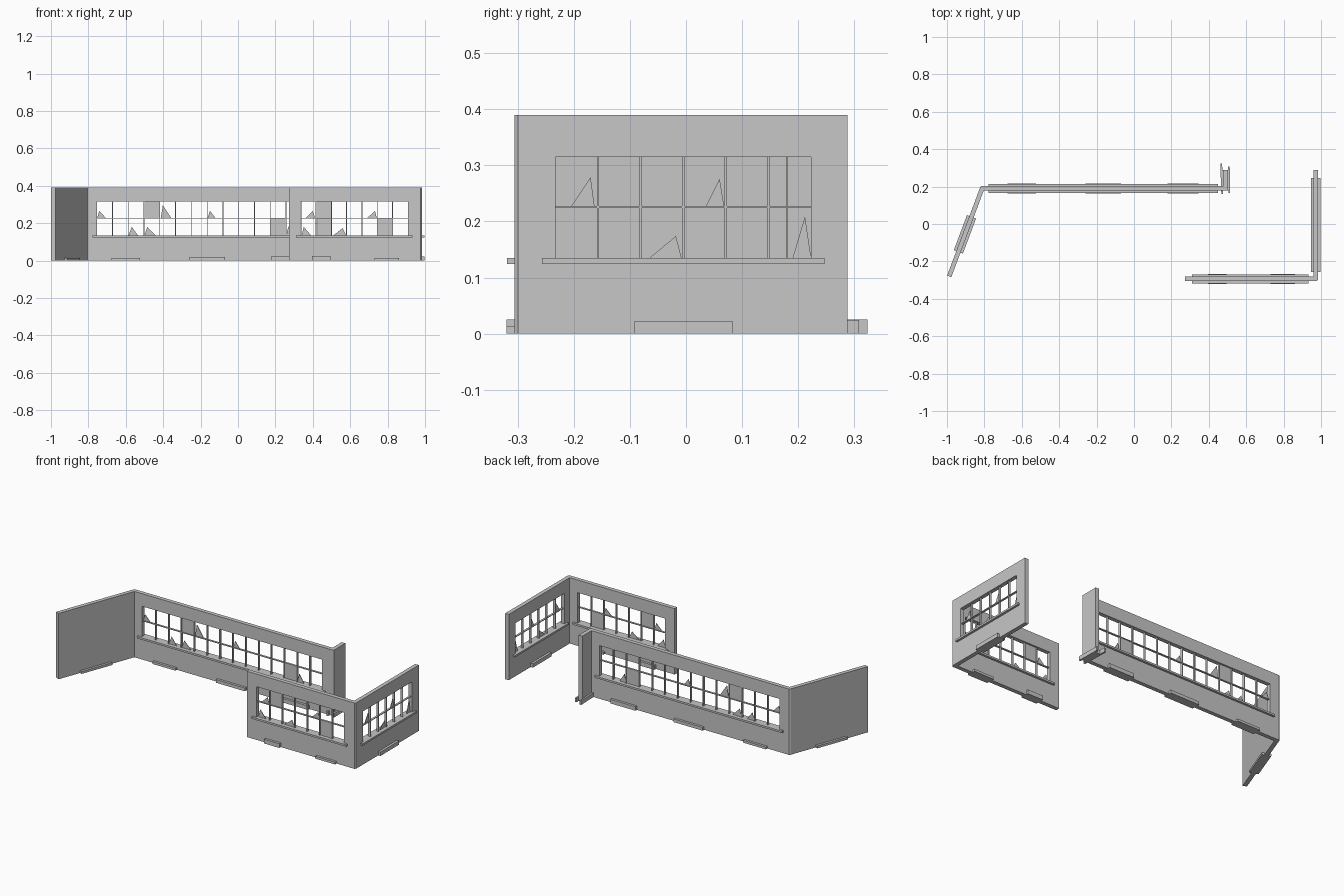
import bpy, bmesh, math
from mathutils import Matrix, Vector

if "Cube" in bpy.data.objects:
    bpy.data.objects.remove(bpy.data.objects["Cube"])

plaster = bpy.data.materials.new("plain grey")
plaster.use_nodes = True
GREY = (0.57, 0.57, 0.57, 1)
plaster.diffuse_color = GREY
plaster.node_tree.nodes["Principled BSDF"].inputs["Base Color"].default_value = GREY

HEIGHT, THICK = 0.39, 0.024
SILL, TRANSOM, HEAD = 0.135, 0.226, 0.315
BAR = 0.004


def frame(x, y, angle=0):
    """Wall space: u along the wall, n across it, z up."""
    return Matrix.Translation((x, y, 0)) @ Matrix.Rotation(angle, 4, "Z")


def finish(name, bm, matrix):
    bmesh.ops.recalc_face_normals(bm, faces=bm.faces)
    mesh = bpy.data.meshes.new(name)
    bm.to_mesh(mesh)
    bm.free()
    mesh.transform(matrix)
    mesh.materials.append(plaster)
    ob = bpy.data.objects.new(name, mesh)
    bpy.context.collection.objects.link(ob)


def slab(bm, polygons, n0, n1):
    """Extrude connected (u, z) polygons from n0 to n1."""
    cache = {}
    faces = []
    for poly in polygons:
        for p in poly:
            if p not in cache:
                cache[p] = bm.verts.new((p[0], n0, p[1]))
        faces.append(bm.faces.new([cache[p] for p in poly]))
    out = bmesh.ops.extrude_face_region(bm, geom=faces, use_keep_orig=True)
    moved = [g for g in out["geom"] if isinstance(g, bmesh.types.BMVert)]
    bmesh.ops.translate(bm, verts=moved, vec=(0, n1 - n0, 0))


def rect(u0, u1, z0, z1):
    return [(u0, z0), (u1, z0), (u1, z1), (u0, z1)]


def part(name, matrix, shapes, depth, offset=0):
    bm = bmesh.new()
    for s in shapes:
        slab(bm, [s], offset - depth / 2, offset + depth / 2)
    finish(name, bm, matrix)


def wall(name, matrix, u0, u1, opening=None):
    outer = rect(u0, u1, 0, HEIGHT)
    polys = [outer]
    if opening:
        inner = rect(*opening, SILL, HEAD)
        polys = [[outer[i], outer[(i + 1) % 4], inner[(i + 1) % 4], inner[i]] for i in range(4)]
    bm = bmesh.new()
    slab(bm, polys, -THICK / 2, THICK / 2)
    finish(name, bm, matrix)


def window(name, matrix, a, b, panes, full, shards):
    """Glazing bars, sill, whole panes (column, upper row) and glass shards."""
    step = (b - a) / panes
    bars = [rect(a + i * step - BAR / 2, a + i * step + BAR / 2, SILL, HEAD) for i in range(1, panes)]
    part(name + "_uprights", matrix, bars, 0.014)
    part(name + "_transom", matrix, [rect(a, b, TRANSOM - BAR / 2, TRANSOM + BAR / 2)], 0.012)
    part(name + "_sill", matrix, [rect(a - 0.024, b + 0.024, SILL - 0.011, SILL)], 0.05)
    glass = [rect(a + i * step, a + (i + 1) * step, *((TRANSOM, HEAD) if up else (SILL, TRANSOM)))
             for i, up in full]
    for left, tip, right, up, rise in shards:
        base = TRANSOM if up else SILL
        glass.append([(left, base), (right, base), (tip, base + rise)])
    part(name + "_glass", matrix, glass, 0.003)


def footings(name, matrix, spans):
    for i, (u0, u1, h) in enumerate(spans):
        part(f"{name}_footing_{i + 1}", matrix, [rect(u0, u1, 0, h)], 0.052)


def corner_post(name, x, y, turn):
    bm = bmesh.new()
    bmesh.ops.create_cone(bm, cap_ends=True, segments=8, depth=HEIGHT,
                          radius1=THICK / 2 / math.cos(math.pi / 8),
                          radius2=THICK / 2 / math.cos(math.pi / 8))
    finish(name, bm, frame(x, y, turn) @ Matrix.Translation((0, 0, HEIGHT / 2)))


# Long back wall
back = frame(0, 0.19)
wall("back_wall", back, -0.812, 0.49, (-0.755, 0.425))
window("back_window", back, -0.755, 0.425, 14, [(3, True), (11, False)], [
    (-0.753, -0.742, -0.705, True, 0.04), (-0.413, -0.402, -0.355, True, 0.07),
    (-0.163, -0.15, -0.12, True, 0.04), (-0.585, -0.568, -0.535, False, 0.045),
    (-0.5, -0.485, -0.44, False, 0.045), (0.258, 0.27, 0.3, False, 0.05)])
footings("back", back, [(-0.675, -0.525, 0.014), (-0.26, -0.07, 0.019), (0.18, 0.345, 0.024)])

# Short return at the end of the back wall, with loose base boards
end = frame(0.49, 0, math.pi / 2)
wall("return_wall", end, 0.18, 0.288)
part("return_board_inner", frame(0.469, 0.243, math.radians(92)), [rect(-0.083, 0.08, 0, 0.025)], 0.01)
part("return_board_outer", frame(0.508, 0.238, math.radians(91)), [rect(-0.072, 0.07, 0, 0.024)], 0.01)
part("return_footing", end, [rect(0.18, 0.288, 0, 0.02)], 0.036)

# Slanted plain wall
start, corner = Vector((-0.988, -0.28)), Vector((-0.812, 0.19))
along = corner - start
slant = frame(start.x, start.y, math.atan2(along.y, along.x))
wall("slanted_wall", slant, 0, along.length)
footings("slanted", slant, [(0.14, 0.34, 0.014)])
corner_post("slanted_corner", *corner, math.pi / 8)

# Front wall
front = frame(0, -0.294)
wall("front_wall", front, 0.272, 0.972, (0.335, 0.908))
window("front_window", front, 0.335, 0.908, 7, [(1, True), (5, False)], [
    (0.36, 0.4, 0.412, True, 0.04), (0.69, 0.732, 0.742, True, 0.04),
    (0.34, 0.352, 0.39, False, 0.045), (0.51, 0.56, 0.578, False, 0.038)])
footings("front", front, [(0.395, 0.495, 0.025), (0.73, 0.86, 0.014)])

# Side wall
side = frame(0.972, 0, math.pi / 2)
wall("side_wall", side, -0.294, 0.288, (-0.233, 0.223))
window("side_window", side, -0.233, 0.223, 6, [], [
    (-0.205, -0.17, -0.163, True, 0.053), (0.035, 0.06, 0.068, True, 0.05),
    (-0.065, -0.018, -0.008, False, 0.039), (0.19, 0.212, 0.223, False, 0.074)])
footings("side", side, [(-0.092, 0.083, 0.023)])
corner_post("side_corner", 0.972, -0.294, math.pi / 8)
